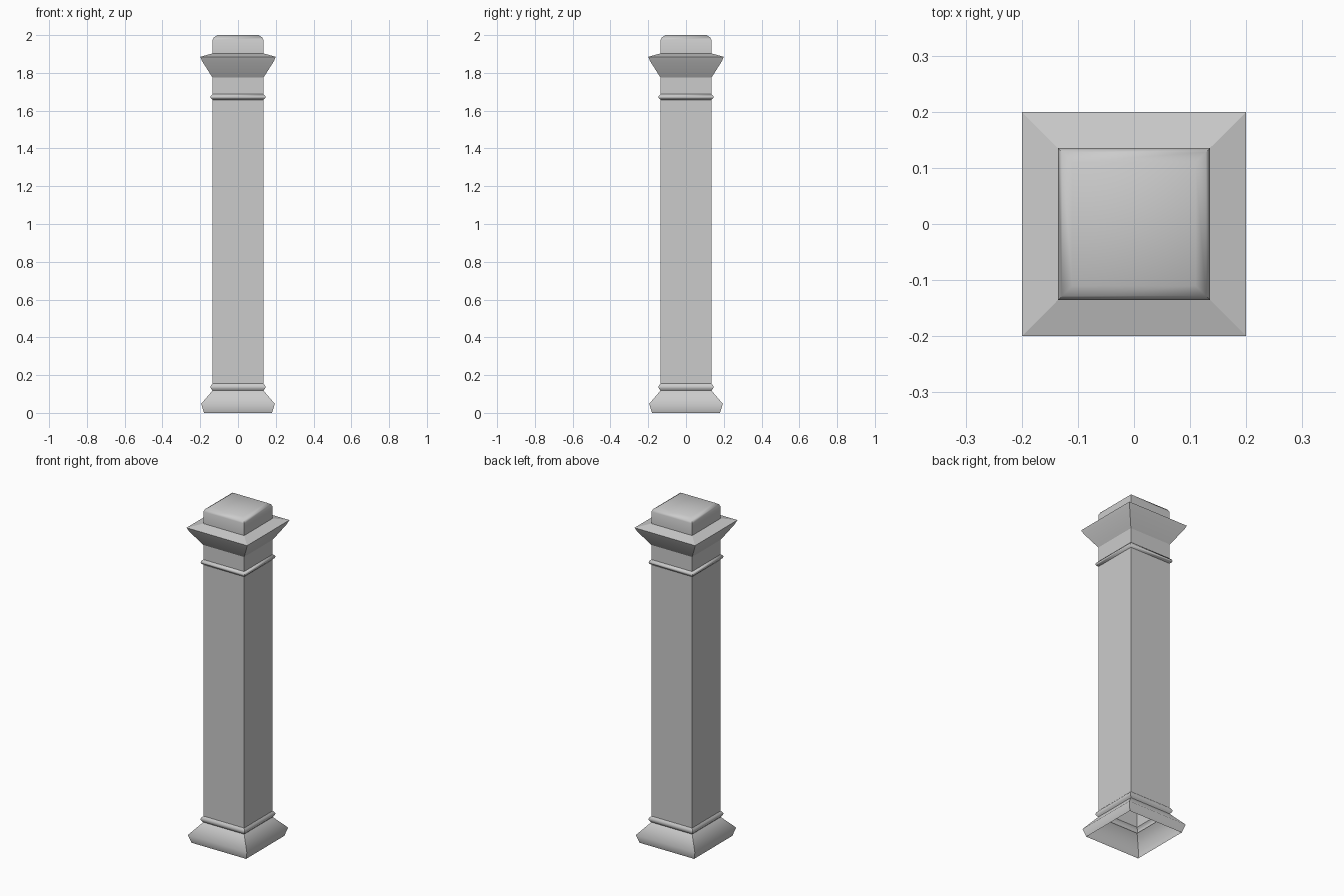
import bpy
import bmesh
import math

cube = bpy.data.objects.get("Cube")
if cube:
    bpy.data.objects.remove(cube, do_unlink=True)

stone = bpy.data.materials.new("grey_stone")
stone.use_nodes = True
GREY = (0.6, 0.6, 0.6, 1)
stone.diffuse_color = GREY
stone.node_tree.nodes["Principled BSDF"].inputs["Base Color"].default_value = GREY


def square_shell(name, profile, cap_top=False, smooth=60):
    """Sweep a (half width, height) profile round a square plan."""
    bm = bmesh.new()
    corners = [(-1, -1), (1, -1), (1, 1), (-1, 1)]
    rings = [[bm.verts.new((x * r, y * r, z)) for x, y in corners]
             for r, z in profile]
    for low, high in zip(rings, rings[1:]):
        for i in range(4):
            j = (i + 1) % 4
            bm.faces.new((low[i], low[j], high[j], high[i]))
    if cap_top:
        bm.faces.new(rings[-1])
    mesh = bpy.data.meshes.new(name)
    bm.to_mesh(mesh)
    bm.free()
    mesh.materials.append(stone)
    obj = bpy.data.objects.new(name, mesh)
    bpy.context.collection.objects.link(obj)
    if smooth:
        bpy.ops.object.select_all(action="DESELECT")
        obj.select_set(True)
        bpy.context.view_layer.objects.active = obj
        bpy.ops.object.shade_smooth_by_angle(angle=math.radians(smooth))
    return obj


def bead(z0, z1, half=0.135, bulge=0.011, steps=4):
    """Half-round moulding profile between two heights."""
    return [(half + bulge * math.sin(math.pi * i / steps),
             z0 + (z1 - z0) * i / steps) for i in range(steps + 1)]


SHAFT = 0.135

# Flared foot, open underneath
square_shell("base", [(0.18, 0), (0.195, 0.048), (SHAFT, 0.118)])
square_shell("base_bead", bead(0.118, 0.155))

# Plain shaft with a neck above the upper bead
square_shell("shaft", [(SHAFT, 0.155), (SHAFT, 1.657)], smooth=0)
square_shell("neck_bead", bead(1.657, 1.688))
square_shell("neck", [(SHAFT, 1.688), (SHAFT, 1.775)], smooth=0)

# Spreading capital and its sloped ledge
square_shell("capital", [(SHAFT, 1.775), (0.19, 1.862), (0.2, 1.885)])
square_shell("ledge", [(0.2, 1.885), (SHAFT, 1.903)], smooth=0)

# Top block with a rounded upper edge
square_shell("top_block", [(SHAFT, 1.903), (SHAFT, 1.974), (0.128, 1.988),
                           (0.11, 2.0)], cap_top=True)
